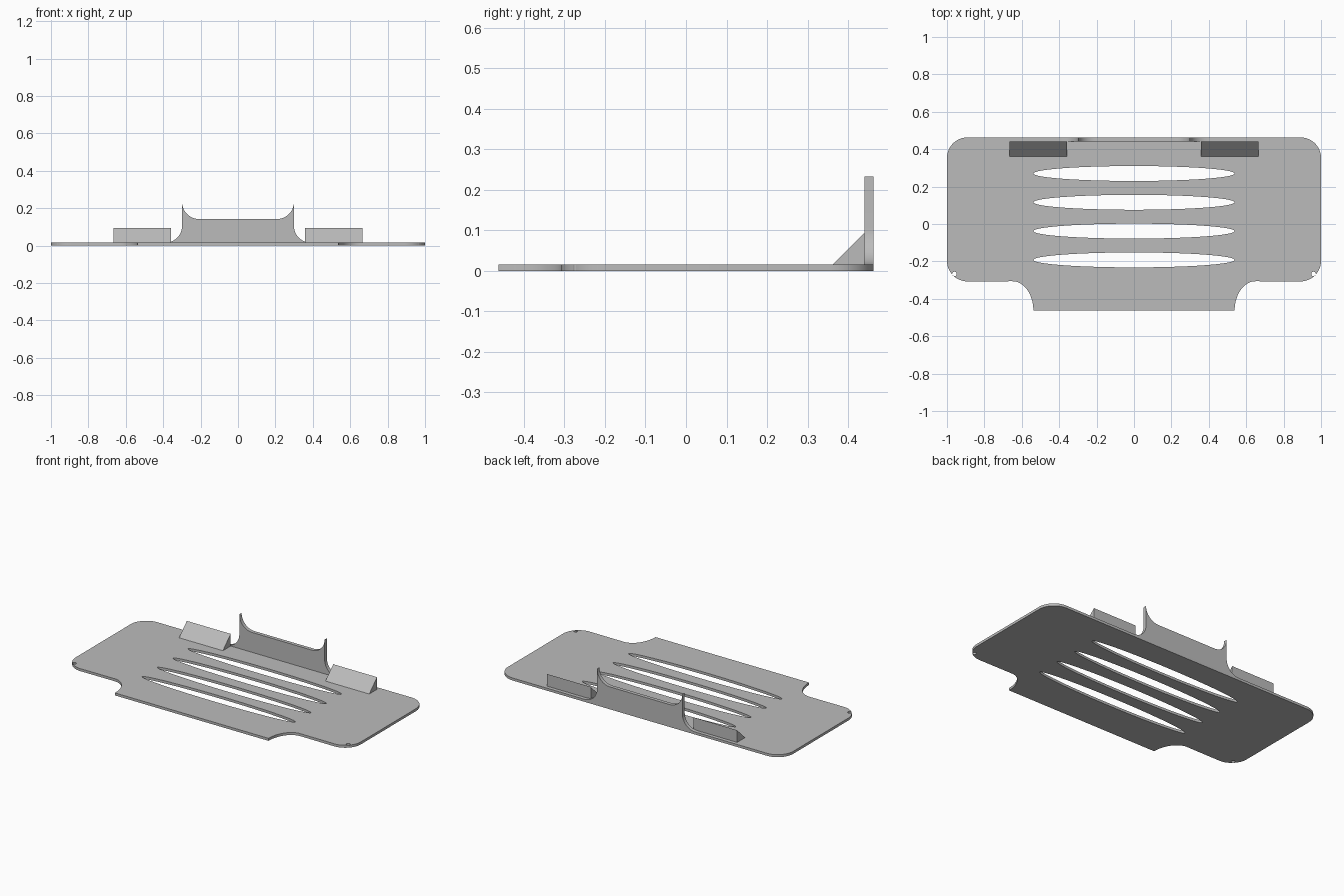
import bpy
from math import sin, cos, radians
from mathutils import Matrix, Euler

cube = bpy.data.objects.get("Cube")
if cube:
    bpy.data.objects.remove(cube, do_unlink=True)

grey = bpy.data.materials.new("plain grey")
grey.use_nodes = True
grey.diffuse_color = (0.5, 0.5, 0.5, 1)
grey.node_tree.nodes["Principled BSDF"].inputs["Base Color"].default_value = (0.5, 0.5, 0.5, 1)


def arc(cx, cy, rx, ry, start, end, steps=16):
    """Points along an elliptical arc, angles in degrees."""
    angles = [radians(start + (end - start) * i / steps) for i in range(steps + 1)]
    return [(cx + rx * cos(a), cy + ry * sin(a)) for a in angles]


def ellipse(cx, cy, rx, ry, steps):
    return arc(cx, cy, rx, ry, 0, 360, steps)[:-1]


def mirrored(half):
    """Close a right-hand outline with its mirror image."""
    return half + [(-x, y) for x, y in reversed(half)]


def extrude(name, loops, depth, location, rotation=(0, 0, 0)):
    """Fill an outline with holes and thicken it evenly about its plane."""
    curve = bpy.data.curves.new(name, "CURVE")
    curve.dimensions = "2D"
    curve.fill_mode = "BOTH"
    curve.extrude = depth / 2
    for loop in loops:
        spline = curve.splines.new("POLY")
        spline.points.add(len(loop) - 1)
        for point, (x, y) in zip(spline.points, loop):
            point.co = (x, y, 0, 1)
        spline.use_cyclic_u = True
    obj = bpy.data.objects.new(name, curve)
    bpy.context.collection.objects.link(obj)
    bpy.ops.object.select_all(action="DESELECT")
    obj.select_set(True)
    bpy.context.view_layer.objects.active = obj
    bpy.ops.object.convert(target="MESH")
    obj = bpy.context.view_layer.objects.active
    turn = Euler([radians(a) for a in rotation]).to_matrix().to_4x4()
    obj.data.transform(Matrix.Translation(location) @ turn)
    obj.data.materials.clear()
    obj.data.materials.append(grey)
    bpy.ops.object.shade_smooth_by_angle(angle=radians(30))
    return obj


THICK = 0.016
BACK = 0.463

# Base plate: rounded corners, scooped front tongue, slots and pin holes
outline = mirrored(
    arc(0.65, -BACK, -0.112, 0.157, 0, 90)
    + arc(0.89, -0.197, 0.11, 0.11, -90, 0)
    + arc(0.89, BACK - 0.11, 0.11, 0.11, 0, 90))
slots = [ellipse(0, 0.27 - 0.154 * i, 0.538, 0.04, 64) for i in range(4)]
holes = [ellipse(side * 0.96, -0.267, 0.012, 0.012, 20) for side in (-1, 1)]
extrude("base_plate", [outline] + slots + holes, THICK, (0, 0, THICK / 2))

# Upright back wall: flared feet and horned upper corners
wall = mirrored(
    [(0.389, 0.008)]
    + arc(0.389, THICK + 0.09, 0.09, 0.09, 270, 180)
    + arc(0.208, 0.233, 0.091, 0.091, 0, -90))
extrude("back_wall", [wall], 0.023, (0, BACK - 0.0115, 0), (90, 0, 0))

# Wedge blocks beside the wall
wedge = [(0.362, THICK), (0.362, 0.014), (0.44, 0.014), (0.44, 0.093)]
for side, name in ((1, "left_wedge"), (-1, "right_wedge")):
    extrude(name, [wedge], 0.307, (side * 0.513, 0, 0), (90, 0, 90))
